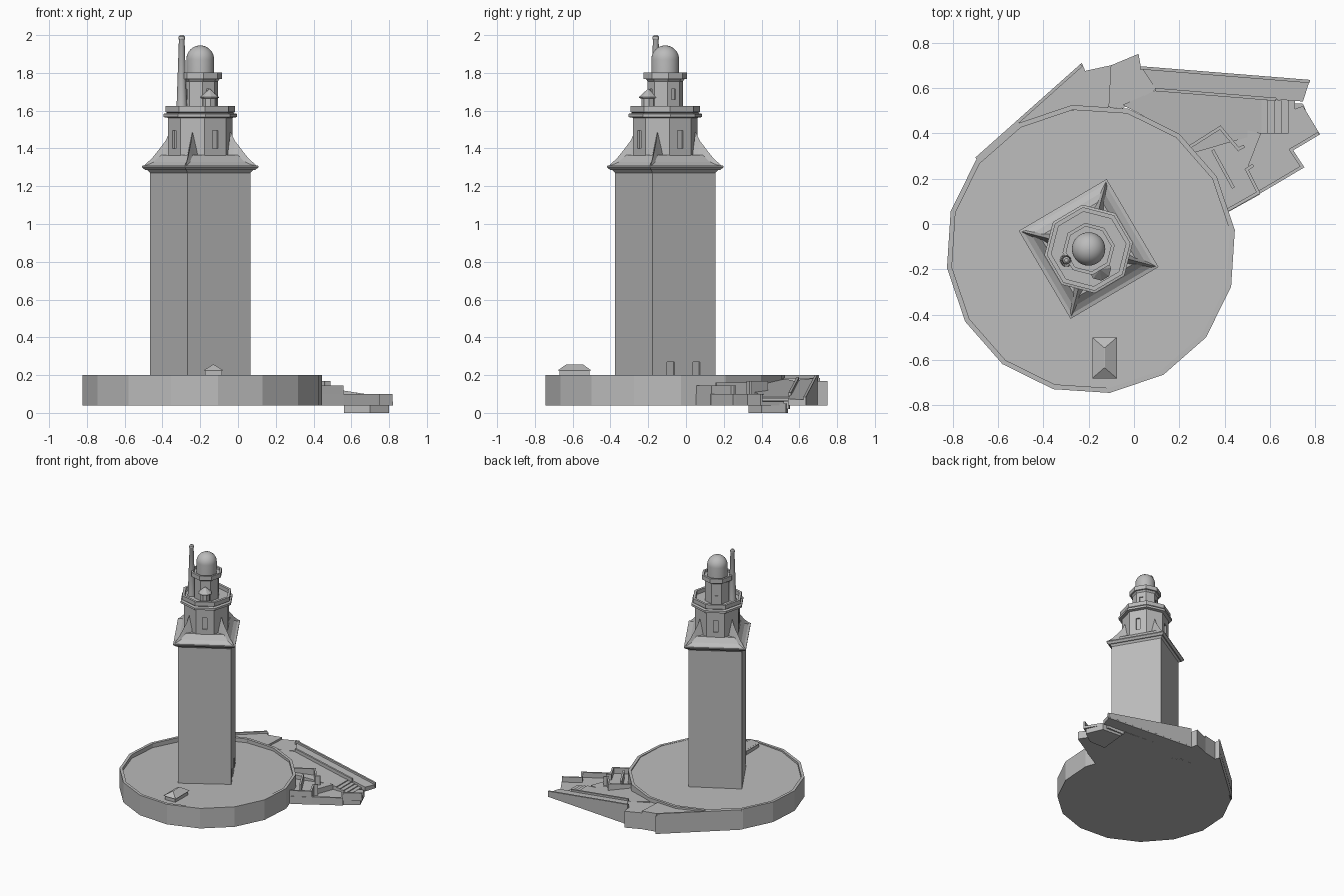
import bpy, bmesh, math
from mathutils import Vector

cube = bpy.data.objects.get("Cube")
if cube:
    bpy.data.objects.remove(cube, do_unlink=True)

stone = bpy.data.materials.new("grey_stone")
stone.use_nodes = True
GREY = (0.5, 0.5, 0.5, 1)
stone.diffuse_color = GREY
stone.node_tree.nodes["Principled BSDF"].inputs["Base Color"].default_value = GREY

AXIS = Vector((-0.2, -0.11))     # tower axis
TURN = 30.5                      # direction of one tower side, degrees


def finish(name, bm):
    bmesh.ops.recalc_face_normals(bm, faces=bm.faces)
    mesh = bpy.data.meshes.new(name)
    bm.to_mesh(mesh)
    bm.free()
    mesh.materials.append(stone)
    ob = bpy.data.objects.new(name, mesh)
    bpy.context.collection.objects.link(ob)
    return ob


def lathe(name, profile, sides, first=0.0, at=AXIS):
    """Closed solid: rings of (radius, z), capped at both ends."""
    bm = bmesh.new()
    rings = []
    for r, z in profile:
        ring = []
        for i in range(sides):
            a = math.radians(first) + math.tau * i / sides
            ring.append(bm.verts.new((at[0] + r * math.cos(a), at[1] + r * math.sin(a), z)))
        rings.append(ring)
    for low, high in zip(rings, rings[1:]):
        for i in range(sides):
            j = (i + 1) % sides
            bm.faces.new((low[i], low[j], high[j], high[i]))
    bm.faces.new(rings[0][::-1])
    bm.faces.new(rings[-1])
    return finish(name, bm)


def prism(name, pts, z0, z1):
    """Upright block over a plan outline; z1 is a height or a rule f(x, y)."""
    top = z1 if callable(z1) else (lambda x, y: z1)
    bm = bmesh.new()
    low = [bm.verts.new((x, y, z0)) for x, y in pts]
    high = [bm.verts.new((x, y, top(x, y))) for x, y in pts]
    bm.faces.new(low[::-1])
    bm.faces.new(high)
    for i in range(len(pts)):
        j = (i + 1) % len(pts)
        bm.faces.new((low[i], low[j], high[j], high[i]))
    return finish(name, bm)


def wall(name, path, z0, z1, t=0.014):
    for a, b in zip(path, path[1:]):
        a, b = Vector(a), Vector(b)
        d = (b - a).normalized() * t / 2
        n = Vector((-d.y, d.x))
        prism(name, [a - d - n, b + d - n, b + d + n, a - d + n], z0, z1)


def niche_cutter(name, angle, dist, shift, width, z0, z1, depth=0.012):
    a = math.radians(angle)
    n, s = Vector((math.cos(a), math.sin(a))), Vector((-math.sin(a), math.cos(a)))
    pts = [AXIS + n * (dist + u * depth) + s * (shift + v * width / 2)
           for u, v in ((-1, -1), (1, -1), (1, 1), (-1, 1))]
    ob = prism(name, pts, z0, z1)
    ob.hide_render = True
    ob.hide_viewport = True
    ob.display_type = 'WIRE'
    return ob


def cut(target, cutter):
    mod = target.modifiers.new("niche", 'BOOLEAN')
    mod.operation = 'DIFFERENCE'
    mod.solver = 'EXACT'
    mod.object = cutter


# Round platform with a floor that falls gently away from the front right
HUB = Vector((-0.19, -0.11))
platform = lathe("platform", [(0.64, 0.04), (0.64, 0.2), (0.618, 0.2), (0.618, 0.17)],
                 16, 7.5, HUB)
for v in platform.data.vertices:
    if abs(v.co.z - 0.17) < 0.001:
        v.co.z = 0.182 + 0.027 * ((v.co.x - HUB.x) * 0.8 - (v.co.y - HUB.y) * 0.6)

# Tower shaft, cornice and flared roof
shaft = lathe("tower_shaft", [(0.274, 0.15), (0.274, 1.29)], 4, TURN + 45)
for s in (-0.08, 0.078):
    cut(shaft, niche_cutter("door_cutter", TURN, 0.194, s, 0.045, 0.15, 0.27))
lathe("tower_cornice", [(0.274, 1.27), (0.29, 1.285), (0.3, 1.285), (0.318, 1.3), (0.318, 1.308),
                        (0.295, 1.312), (0.262, 1.328), (0.222, 1.365)], 4, TURN + 45)

# Curved corner buttresses
RIDGE = [(0.308, 1.308), (0.262, 1.35), (0.225, 1.395), (0.19, 1.44), (0.165, 1.49)]
for k in range(4):
    a = math.radians(TURN + 45 + 90 * k)
    n, s = Vector((math.cos(a), math.sin(a), 0)), Vector((-math.sin(a), math.cos(a), 0))
    base = Vector((AXIS.x, AXIS.y, 0))
    bm = bmesh.new()
    rows = []
    for i, (r, z) in enumerate(RIDGE):
        w = 0.012 + 0.03 * (0.308 - r) / 0.143
        ridge = bm.verts.new(base + n * r + Vector((0, 0, z)))
        feet = [bm.verts.new(base + n * (r - 0.012) + s * w * m + Vector((0, 0, 1.3)))
                for m in (-1, 1)]
        rows.append((feet[0], ridge, feet[1]))
    for p, q in zip(rows, rows[1:]):
        for i in range(3):
            j = (i + 1) % 3
            bm.faces.new((p[i], p[j], q[j], q[i]))
    bm.faces.new(rows[0])
    bm.faces.new(rows[-1][::-1])
    finish("corner_buttress", bm)

# Eight-sided lower lantern with balcony
EIGHT = TURN - 22.5
lower = lathe("lower_lantern", [(0.172, 1.3), (0.172, 1.562), (0.197, 1.566), (0.197, 1.583),
                                (0.176, 1.587), (0.186, 1.594), (0.186, 1.626), (0.166, 1.626),
                                (0.166, 1.595)], 8, EIGHT)
for k in range(4):
    cut(lower, niche_cutter("window_cutter", TURN + 90 * k, 0.159, 0, 0.034, 1.4, 1.495))

# Upper lantern, dome and spire
upper = lathe("upper_lantern", [(0.094, 1.58), (0.094, 1.755), (0.104, 1.768), (0.116, 1.768),
                                (0.116, 1.802), (0.1, 1.802), (0.1, 1.785)], 8, EIGHT)
for k in range(4):
    cut(upper, niche_cutter("small_window_cutter", TURN + 90 * k, 0.087, 0, 0.024, 1.66, 1.715, 0.008))
arc = [math.pi / 2 * i / 10 for i in range(11)]
dome = lathe("dome", [(0.073, 1.77)] + [(0.073 * math.cos(t) + 0.0005, 1.872 + 0.073 * math.sin(t))
                                        for t in arc], 32)
spire = lathe("spire", [(0.029, 1.58), (0.027, 1.63), (0.015, 1.975), (0.018, 1.98), (0.016, 1.992),
                        (0.008, 2.0)], 16, 0, (-0.298, -0.16))

# Small turret on the balcony
lathe("balcony_turret", [(0.036, 1.58), (0.036, 1.664), (0.05, 1.667), (0.05, 1.672),
                         (0.002, 1.715)], 8, EIGHT, (-0.15, -0.2))

# Hip-roofed hut on the platform
prism("hut_walls", [(-0.175, -0.67), (-0.085, -0.67), (-0.085, -0.51), (-0.175, -0.51)], 0.18, 0.23)
hut = prism("hut_roof", [(-0.184, -0.68), (-0.076, -0.68), (-0.076, -0.5), (-0.184, -0.5)], 0.224, 0.256)
for v in hut.data.vertices:
    if v.co.z > 0.25:
        v.co.x = -0.13 + (v.co.x + 0.13) * 0.04
        v.co.y = -0.59 + (v.co.y + 0.59) * 0.5

# Back terraces beside the platform
prism("back_terrace", [(-0.7, 0.29), (-0.23, 0.71), (-0.215, 0.675), (-0.1, 0.7), (-0.11, 0.515),
                       (-0.28, 0.5), (-0.5, 0.43)], 0.04, 0.185)
wall("back_parapet", [(-0.69, 0.292), (-0.237, 0.695)], 0.1, 0.2)
prism("back_landing", [(-0.1, 0.7), (0.02, 0.75), (0.03, 0.695), (0.1, 0.595), (-0.05, 0.51),
                       (-0.11, 0.515)], 0.04, 0.17)


# Long ramp falling to the side, with its parapets
def fall(x, y):
    return 0.185 - 0.155 * max(0, x - 0.03)


prism("ramp", [(0.03, 0.695), (0.775, 0.635), (0.745, 0.54), (0.1, 0.59)], 0.04, fall)
wall("ramp_parapet", [(0.035, 0.688), (0.768, 0.629)], 0.05, lambda x, y: fall(x, y) + 0.015)
wall("ramp_inner_wall", [(0.1, 0.592), (0.62, 0.55)], 0.05, lambda x, y: fall(x, y) + 0.015)
prism("sloping_court", [(-0.05, 0.525), (0.185, 0.4), (0.25, 0.31), (0.56, 0.4), (0.57, 0.55),
                        (0.1, 0.592)], 0.04, lambda x, y: 0.18 - 0.16 * max(0, x))

# Stairs and low landing
for i in range(5):
    x = 0.56 + 0.03 * i
    prism("stair_step", [(x, 0.4), (x + 0.03, 0.4), (x + 0.03, 0.545), (x, 0.55)],
          0.02, 0.09 - 0.007 * i)
prism("low_landing", [(0.41, 0.05), (0.75, 0.25), (0.7, 0.325), (0.82, 0.395), (0.745, 0.52),
                      (0.55, 0.45), (0.3, 0.3)], 0.04, 0.06)
wall("landing_parapet", [(0.555, 0.142), (0.741, 0.252), (0.692, 0.327), (0.808, 0.396)], 0.04, 0.1)
prism("landing_footing", [(0.56, 0.33), (0.7, 0.33), (0.8, 0.4), (0.745, 0.53), (0.58, 0.54)], 0, 0.05)

# Roofless rooms next to the platform
prism("rooms_floor", [(0.41, 0.05), (0.555, 0.13), (0.5, 0.245), (0.56, 0.4), (0.38, 0.44),
                      (0.19, 0.38), (0.3, 0.2)], 0.04, 0.1)
wall("rooms_outer_wall", [(0.41, 0.06), (0.548, 0.138), (0.497, 0.24), (0.52, 0.256)], 0.05, 0.145)
wall("rooms_back_wall", [(0.23, 0.33), (0.38, 0.425), (0.46, 0.33), (0.48, 0.34)], 0.05, 0.17)
wall("rooms_middle_wall", [(0.35, 0.32), (0.435, 0.165)], 0.05, 0.16)

# Soft shading on round parts only
for ob in (dome, spire):
    bpy.ops.object.select_all(action='DESELECT')
    ob.select_set(True)
    bpy.context.view_layer.objects.active = ob
    bpy.ops.object.shade_smooth_by_angle(angle=math.radians(35))
